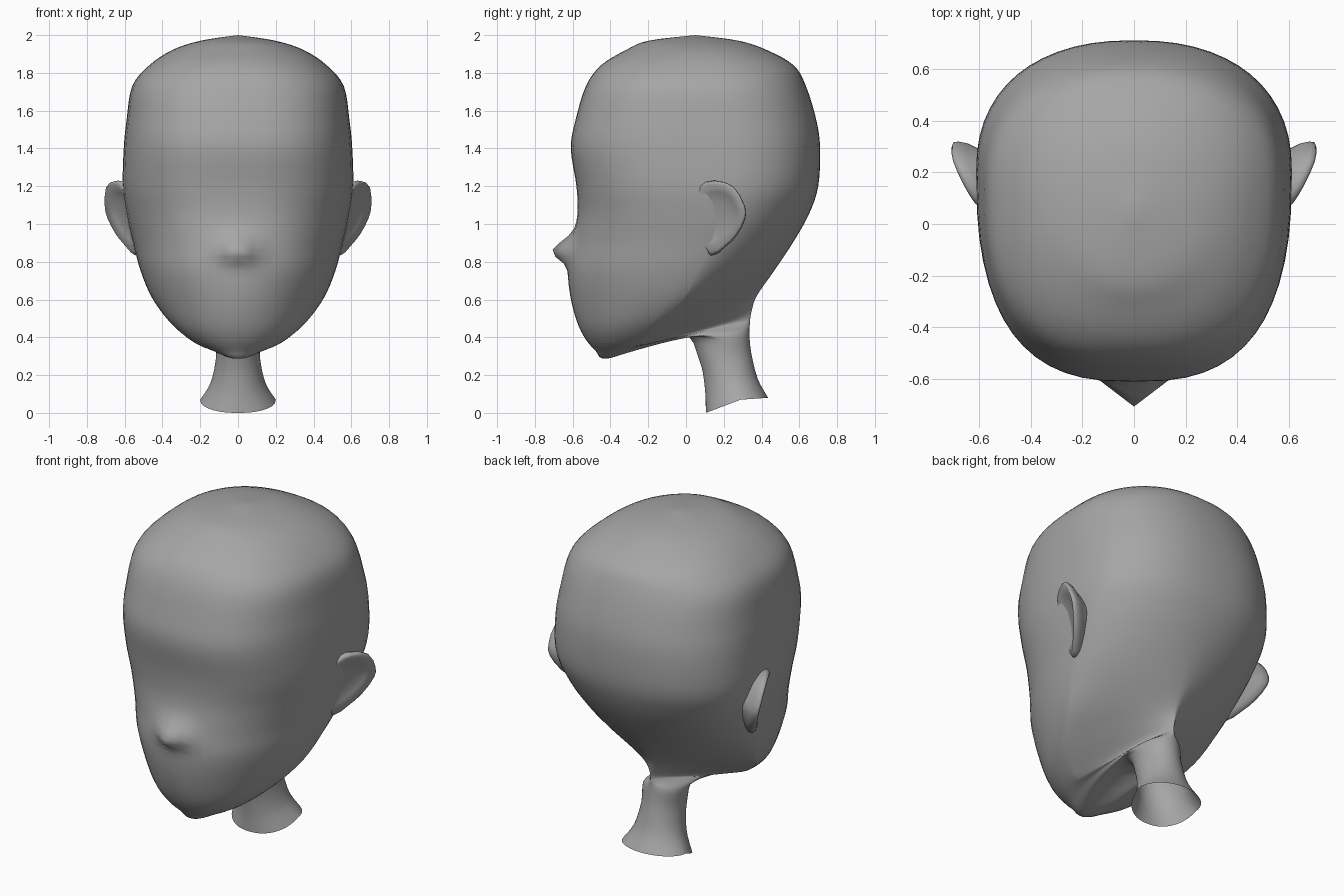
import bpy
import bmesh
import math

cube = bpy.data.objects.get("Cube")
if cube:
    bpy.data.objects.remove(cube)

# One plain grey for everything
grey = bpy.data.materials.new("plain_grey")
grey.use_nodes = True
colour = (0.38, 0.38, 0.38, 1)
grey.diffuse_color = colour
grey.node_tree.nodes["Principled BSDF"].inputs["Base Color"].default_value = colour


def make_object(name, bm):
    """Turn a half mesh into a smooth object mirrored across x = 0."""
    bmesh.ops.remove_doubles(bm, verts=bm.verts, dist=0.0005)
    bmesh.ops.recalc_face_normals(bm, faces=bm.faces)
    mesh = bpy.data.meshes.new(name)
    bm.to_mesh(mesh)
    bm.free()
    mesh.materials.append(grey)
    for polygon in mesh.polygons:
        polygon.use_smooth = True
    obj = bpy.data.objects.new(name, mesh)
    bpy.context.collection.objects.link(obj)
    mirror = obj.modifiers.new("mirror", 'MIRROR')
    mirror.use_clip = True
    return obj


def bridge(bm, rows, closed=False):
    """Fill quads between neighbouring rows of points."""
    grid = [[bm.verts.new(p) for p in row] for row in rows]
    for a, b in zip(grid, grid[1:]):
        count = len(a)
        for i in range(count if closed else count - 1):
            j = (i + 1) % count
            bm.faces.new((a[i], a[j], b[j], b[i]))
    return grid


def spline(keys, steps):
    """Smooth interpolation through all keys."""
    padded = [keys[0]] + keys + [keys[-1]]
    result = []
    for a, b, c, d in zip(padded, padded[1:], padded[2:], padded[3:]):
        for s in range(steps):
            t = s / steps
            result.append([q + 0.5 * t * (r - p + t * (2 * p - 5 * q + 4 * r - u
                           + t * (3 * (q - r) + u - p)))
                           for p, q, r, u in zip(a, b, c, d)])
    return result + [keys[-1]]


# Level skull sections: height, front y, back y, half width, widest y,
# front roundness, back roundness
skull = [
    (2.0, 0.05, 0.05, 0, 0.05, 2, 2),
    (1.97, -0.2, 0.28, 0.2, 0.05, 2.1, 2.1),
    (1.92, -0.32, 0.43, 0.35, 0.07, 2.2, 2.2),
    (1.84, -0.45, 0.57, 0.47, 0.1, 2.4, 2.3),
    (1.73, -0.53, 0.635, 0.56, 0.13, 2.6, 2.3),
    (1.55, -0.585, 0.69, 0.59, 0.17, 2.7, 2.3),
    (1.4, -0.61, 0.71, 0.605, 0.2, 2.7, 2.3),
    (1.2, -0.58, 0.7, 0.61, 0.2, 2.6, 2.3),
    (1.05, -0.575, 0.65, 0.59, 0.18, 2.4, 2.1),
    (0.9, -0.6, 0.565, 0.555, 0.13, 2.2, 1.9),
    (0.75, -0.625, 0.465, 0.515, 0.06, 2.1, 1.6),
]
# Tilted jaw and neck sections: front y z, side x y z, back y z, roundness
jaw_and_neck = [
    (-0.605, 0.58, 0.45, -0.02, 0.6, 0.375, 0.62, 2, 1.25),
    (-0.555, 0.43, 0.34, -0.16, 0.46, 0.35, 0.55, 2, 1.1),
    (-0.48, 0.33, 0.2, -0.24, 0.36, 0.34, 0.5, 2, 1.1),
    (-0.4, 0.29, 0.13, -0.05, 0.4, 0.338, 0.47, 2, 1.5),
    (-0.03, 0.42, 0.12, 0.17, 0.4, 0.335, 0.43, 2, 2),
    (0.07, 0.28, 0.117, 0.21, 0.29, 0.345, 0.32, 2, 2),
    (0.1, 0.13, 0.145, 0.25, 0.16, 0.38, 0.18, 2, 2),
    (0.105, 0.0, 0.2, 0.29, 0.07, 0.435, 0.08, 2.2, 2),
]
keys = [(yf, z, w, ys, z, yb, z, nf, nb)
        for z, yf, yb, w, ys, nf, nb in skull] + jaw_and_neck
QUARTER = 14


def section(yf, zf, w, ys, zs, yb, zb, nf, nb):
    """Half ring from the front, round the side, to the back."""
    row = []
    for i in range(2 * QUARTER + 1):
        angle = math.pi * i / (2 * QUARTER)
        front = i <= QUARTER
        power = 2 / (nf if front else nb)
        across = max(math.sin(angle), 0) ** power if 0 < i < 2 * QUARTER else 0
        along = abs(math.cos(angle)) ** power if i != QUARTER else 0
        ye, ze = (yf, zf) if front else (yb, zb)
        x = w * across
        y = ys + (ye - ys) * along
        z = zs + (ze - zs) * along
        # Pull the nose out of the face
        if front and y < -0.3:
            spread = 0.075 if z > 0.855 else 0.055
            y -= 0.1 * math.exp(-(x / 0.085) ** 2 - ((z - 0.855) / spread) ** 2)
        row.append((x, y, z))
    return row


# Head and neck, left open under the neck
head = bmesh.new()
bridge(head, [section(*key) for key in spline(keys, 4)])
make_object("head_and_neck", head)

# Ears: a cupped flap that opens outward toward the back
outline = spline([(0.04, 1.1), (0.07, 1.2), (0.15, 1.23), (0.25, 1.2), (0.31, 1.1),
                  (0.315, 1.03), (0.27, 0.94), (0.21, 0.88), (0.13, 0.83),
                  (0.07, 0.92), (0.04, 1.1)], 2)[:-1]
centre_y, centre_z = 0.18, 1.06


def ear_ring(scale, offset):
    row = []
    for y, z in outline:
        y = centre_y + (y - centre_y) * scale
        z = centre_z + (z - centre_z) * scale
        row.append((0.575 + 0.52 * (y - 0.02) + 0.25 * (z - 1.15) + offset, y, z))
    return row


ear = bmesh.new()
layers = [(0.3, -0.03), (0.65, -0.02), (0.9, 0.0), (0.98, -0.01),
          (1.0, -0.03), (0.95, -0.06), (0.8, -0.09), (0.7, -0.16)]
rings = bridge(ear, [ear_ring(*layer) for layer in layers], closed=True)
ear.faces.new(rings[0])
make_object("ears", ear)
